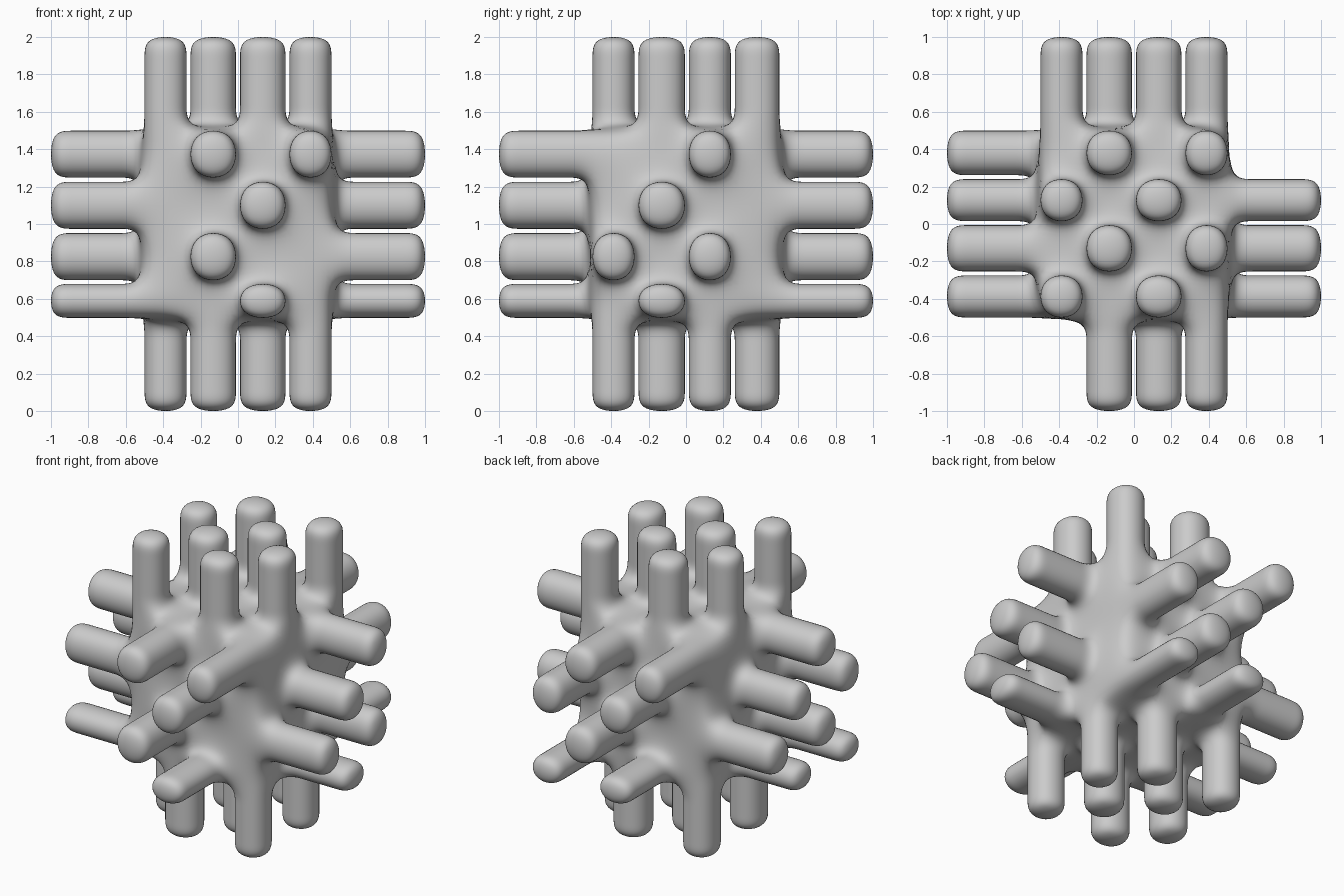
import bpy, bmesh
from mathutils import Vector

if "Cube" in bpy.data.objects:
    bpy.data.objects.remove(bpy.data.objects["Cube"])

# Grid lines of the control cage along each axis (four cells per side)
LINES = (
    (-0.51, -0.265, 0.0, 0.265, 0.51),
    (-0.51, -0.265, 0.005, 0.25, 0.51),
    (0.49, 0.688, 0.963, 1.237, 1.51),
)
# Per side: checker parity and the cells left flat where two sides would collide
SIDES = {
    (0, -1): (0, {(3, 3)}),
    (0, 1): (1, {(0, 3), (3, 2), (3, 0)}),
    (1, -1): (0, {(0, 2), (3, 1), (0, 0)}),
    (1, 1): (1, {(0, 1)}),
    (2, -1): (1, set()),
    (2, 1): (0, set()),
}
STEPS, LENGTH = 4, 0.5

# Cube body with a 4 x 4 grid on every side
bm = bmesh.new()
bmesh.ops.create_cube(bm, size=4)
bmesh.ops.subdivide_edges(bm, edges=bm.edges[:], cuts=3, use_grid_fill=True)
bm.normal_update()

# Choose the checkered cells that grow a peg
pegs = []
for f in bm.faces:
    c = f.calc_center_median()
    axis = max(range(3), key=lambda a: abs(f.normal[a]))
    sign = 1 if f.normal[axis] > 0 else -1
    cell = tuple(int(c[a] + 2) for a in range(3) if a != axis)
    parity, flat = SIDES[axis, sign]
    if sum(cell) % 2 == parity and cell not in flat:
        pegs.append(f)

# Move the grid to its real spacing
for v in bm.verts:
    v.co = Vector([LINES[a][round(v.co[a]) + 2] for a in range(3)])
bm.normal_update()

# Grow the pegs in short steps so that tips and roots round tightly
for _ in range(STEPS):
    pegs = bmesh.ops.extrude_discrete_faces(bm, faces=pegs)["faces"]
    for f in pegs:
        f.normal_update()
        bmesh.ops.translate(bm, verts=f.verts[:], vec=f.normal * (LENGTH / STEPS))

for f in bm.faces:
    f.smooth = True
mesh = bpy.data.meshes.new("pegged_cube")
bm.to_mesh(mesh)
bm.free()
body = bpy.data.objects.new("pegged_cube", mesh)
bpy.context.collection.objects.link(body)

# Smooth, rounded skin
sub = body.modifiers.new("smooth_skin", "SUBSURF")
sub.levels = sub.render_levels = 3
